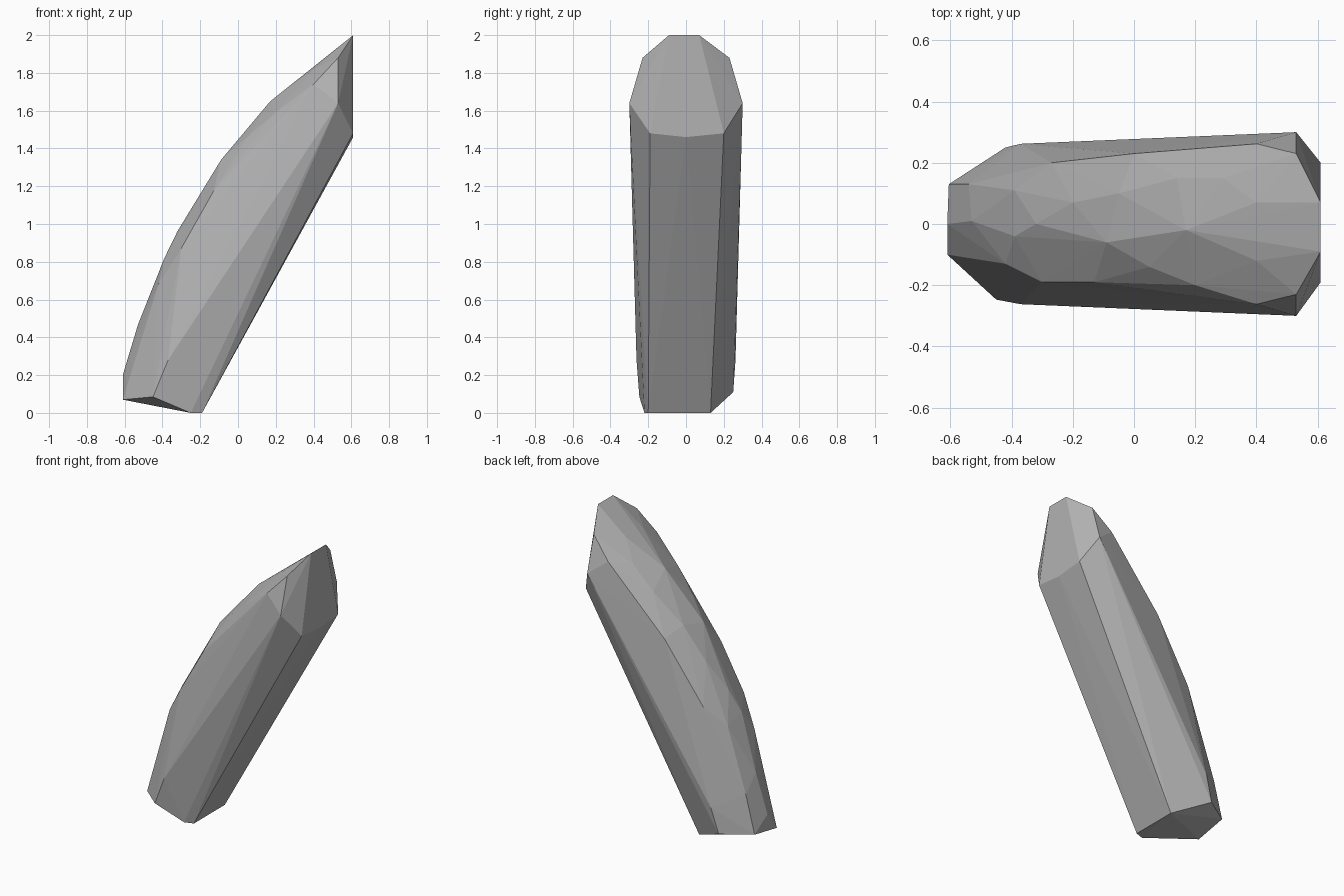
import bpy, bmesh

stone = bpy.data.materials.new("stone grey")
stone.diffuse_color = (0.45, 0.45, 0.45, 1)

# Ridge profile along the bowed upper side (x, z)
RIDGE = [(-0.61, 0.20), (-0.52, 0.50), (-0.38, 0.85), (-0.30, 1.00),
         (-0.09, 1.35), (0.17, 1.65), (0.40, 1.84), (0.61, 2.00)]


def ridge_z(x):
    for (x0, z0), (x1, z1) in zip(RIDGE, RIDGE[1:]):
        if x <= x1:
            return z0 + (z1 - z0) * (x - x0) / (x1 - x0)
    return RIDGE[-1][1]


def bowed(x, y):
    """Point on the rounded upper side, falling away from the ridge."""
    k = 0.06 + 0.14 * (0.5 - x)
    return (x, y, ridge_z(x) - k * (abs(y) / 0.22) ** 2)


# Flat cut end at the top
points = [(0.61, -0.09, 2.0), (0.61, 0.07, 2.0), (0.61, 0.20, 1.48),
          (0.61, 0.0, 1.46), (0.61, -0.19, 1.48)]
for s in (-1, 1):
    points += [(0.53, s * 0.30, 1.64), (0.53, s * 0.23, 1.88),
               (0.40, s * 0.262, 1.74), (-0.37, s * 0.262, 0.28)]

# Slanted foot
points += [(-0.19, -0.20, 0), (-0.19, 0.13, 0), (-0.25, -0.22, 0),
           (-0.45, -0.247, 0.085), (-0.61, -0.10, 0.07),
           (-0.605, 0.13, 0.11), (-0.42, 0.25, 0.11), (-0.61, 0.0, 0.20)]

# Irregular facet corners on the bowed upper side
points += [bowed(x, y) for x, y in [
    (0.40, -0.12), (0.40, 0.07), (0.20, -0.20), (0.17, -0.02), (0.14, 0.15),
    (0.29, 0.15), (0.05, -0.14), (-0.09, -0.06), (-0.13, -0.19),
    (-0.05, 0.10), (0.0, 0.23), (-0.20, 0.07), (-0.32, 0.0), (-0.30, -0.19),
    (-0.27, 0.20), (-0.39, -0.04), (-0.42, -0.13), (-0.39, 0.11),
    (-0.53, 0.01), (-0.54, 0.13)]]

# Wrap the corners in a faceted shell
bm = bmesh.new()
for p in points:
    bm.verts.new(p)
hull = bmesh.ops.convex_hull(bm, input=bm.verts[:])
unused = [v for v in bm.verts if not v.link_faces]
bmesh.ops.delete(bm, geom=unused, context='VERTS')
bmesh.ops.recalc_face_normals(bm, faces=bm.faces[:])
mesh = bpy.data.meshes.new("leaning_stone")
bm.to_mesh(mesh)
bm.free()
mesh.materials.append(stone)
bpy.context.collection.objects.link(bpy.data.objects.new("leaning_stone", mesh))
